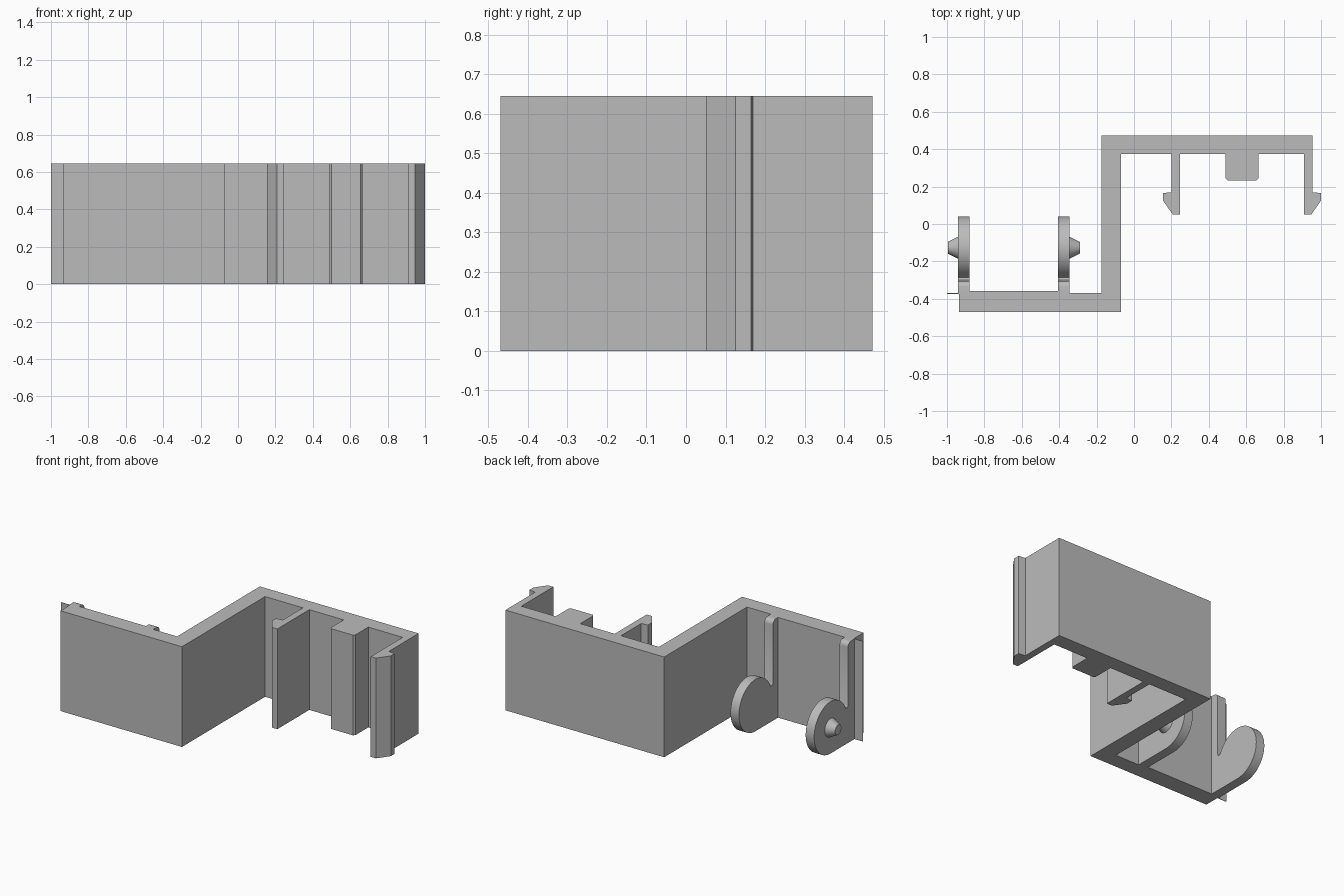
import bpy, bmesh, math
from mathutils import Matrix, Vector

default = bpy.data.objects.get("Cube")
if default:
    bpy.data.objects.remove(default, do_unlink=True)

HEIGHT = 0.645

grey = bpy.data.materials.new("plain grey")
grey.use_nodes = True
grey.diffuse_color = (0.5, 0.5, 0.5, 1)
grey.node_tree.nodes["Principled BSDF"].inputs["Base Color"].default_value = (0.5, 0.5, 0.5, 1)


def finish(name, bm, smooth=False):
    bmesh.ops.recalc_face_normals(bm, faces=bm.faces[:])
    mesh = bpy.data.meshes.new(name)
    bm.to_mesh(mesh)
    bm.free()
    mesh.materials.append(grey)
    obj = bpy.data.objects.new(name, mesh)
    bpy.context.collection.objects.link(obj)
    if smooth:
        bpy.ops.object.select_all(action='DESELECT')
        obj.select_set(True)
        bpy.context.view_layer.objects.active = obj
        bpy.ops.object.shade_smooth_by_angle(angle=math.radians(30))
    return obj


def extrude(name, points, offset, smooth=False):
    """Fill a closed outline and sweep it along the offset."""
    bm = bmesh.new()
    face = bm.faces.new([bm.verts.new(p) for p in points])
    swept = bmesh.ops.extrude_face_region(bm, geom=[face])
    verts = [v for v in swept["geom"] if isinstance(v, bmesh.types.BMVert)]
    bmesh.ops.translate(bm, verts=verts, vec=Vector(offset))
    return finish(name, bm, smooth)


def upright(name, outline):
    return extrude(name, [(x, y, 0) for x, y in outline], (0, 0, HEIGHT))


def rect(x0, x1, y0, y1):
    return [(x0, y0), (x1, y0), (x1, y1), (x0, y1)]


# Stepped main wall
upright("stepped_wall", [(-0.935, -0.47), (-0.07, -0.47), (-0.07, 0.375), (0.955, 0.375),
                         (0.955, 0.472), (-0.175, 0.472), (-0.175, -0.37), (-0.935, -0.37)])

# Thin pad between the ears and the thin side lip
upright("ear_pad", rect(-0.94, -0.345, -0.372, -0.357))
upright("side_lip", rect(-1.0, -0.93, -0.373, -0.37))

# Snap hooks, mirrored about the middle of the rear bay
MID = 0.5775
hook = [(0.245, 0.38), (0.245, 0.05), (0.208, 0.05), (0.155, 0.125),
        (0.155, 0.165), (0.2, 0.17), (0.2, 0.38)]
upright("inner_snap_hook", hook)
upright("outer_snap_hook", [(2 * MID - x, y) for x, y in hook])

# Stop block with softened corners
upright("stop_block", [(0.49, 0.38), (0.49, 0.245), (0.5, 0.233), (0.655, 0.233),
                       (0.665, 0.245), (0.665, 0.38)])

# Ears: round disc, small notch, and a tall rib with a rounded top
CY, CZ, R = -0.127, 0.167, 0.167
ear = [(-0.365, 0)]
for i in range(41):
    a = math.radians(-90 + i * 245 / 40)
    ear.append((CY + R * math.cos(a), CZ + R * math.sin(a)))
ear += [(-0.287, 0.226), (-0.299, 0.228), (-0.305, 0.24)]
for i in range(7):
    a = math.radians(i * 15)
    ear.append((-0.335 + 0.03 * math.cos(a), HEIGHT - 0.03 + 0.03 * math.sin(a)))
ear.append((-0.365, HEIGHT))

for side, x0, x1, out in (("outer", -0.94, -0.88, -1), ("inner", -0.405, -0.345, 1)):
    extrude(side + "_ear", [(x0, y, z) for y, z in ear], (x1 - x0, 0, 0), True)
    # Tapered pivot pin on the away-facing side of the ear
    base = x0 if out < 0 else x1
    bm = bmesh.new()
    place = Matrix.Translation((base + out * 0.0225, CY, CZ)) @ Matrix.Rotation(out * math.pi / 2, 4, 'Y')
    bmesh.ops.create_cone(bm, cap_ends=True, segments=32, radius1=0.064, radius2=0.032,
                          depth=0.065, matrix=place)
    finish(side + "_pivot_pin", bm, True)
